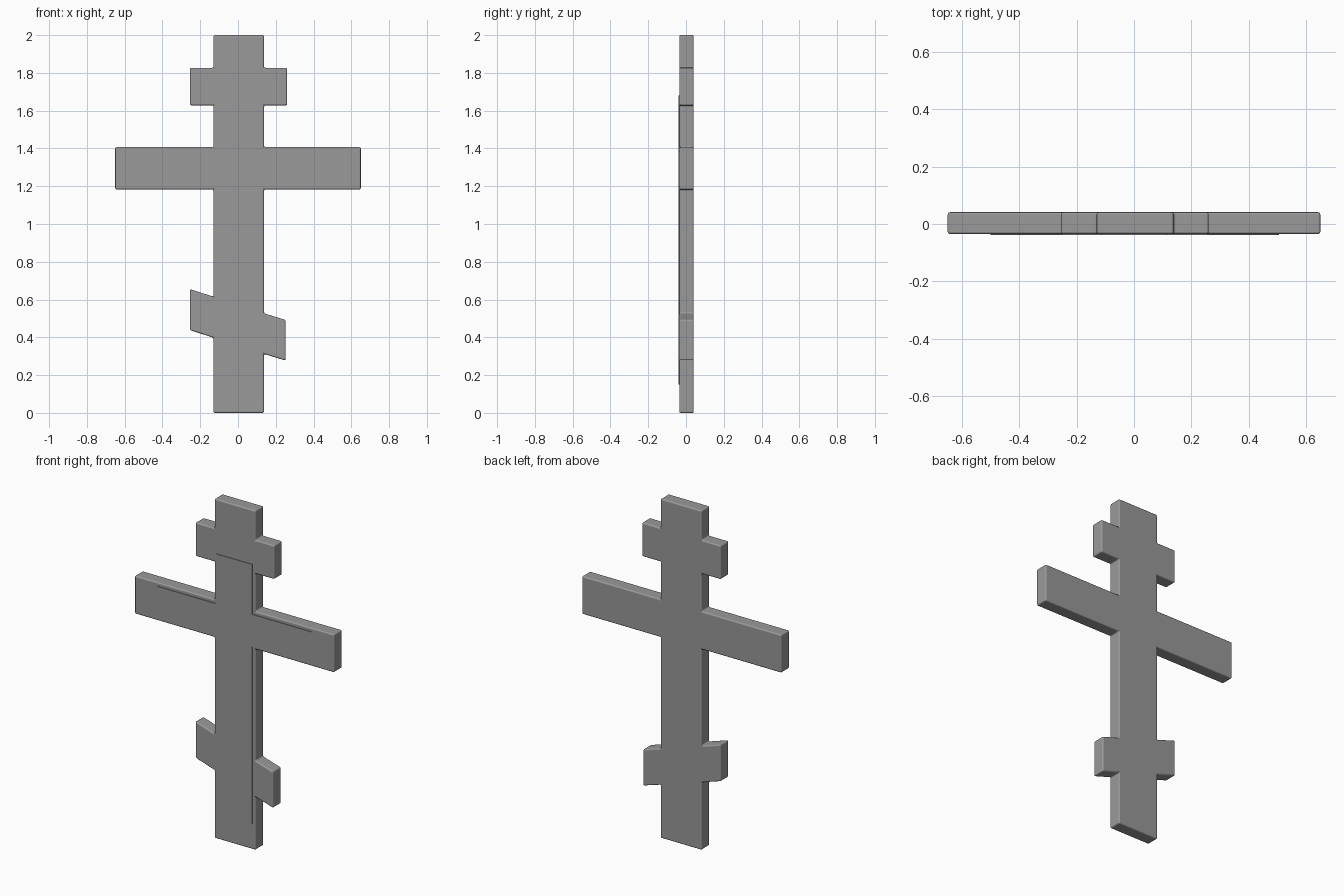
import bpy, bmesh

if "Cube" in bpy.data.objects:
    bpy.data.objects.remove(bpy.data.objects["Cube"])

# Dark grey finish
grey = bpy.data.materials.new("dark_grey")
grey.diffuse_color = (0.32, 0.32, 0.32, 1)
grey.use_nodes = True
grey.node_tree.nodes["Principled BSDF"].inputs["Base Color"].default_value = grey.diffuse_color


def slab(name, outline, y_front, y_back, bevel):
    """Extrude an x-z outline from y_front to y_back and soften its edges."""
    bm = bmesh.new()
    face = bm.faces.new([bm.verts.new((x, y_front, z)) for x, z in outline])
    ext = bmesh.ops.extrude_face_region(bm, geom=[face], use_keep_orig=True)
    for v in ext["geom"]:
        if isinstance(v, bmesh.types.BMVert):
            v.co.y = y_back
    bmesh.ops.recalc_face_normals(bm, faces=bm.faces[:])
    for f in bm.faces:
        f.smooth = bevel > 0
    mesh = bpy.data.meshes.new(name)
    bm.to_mesh(mesh)
    bm.free()
    mesh.materials.append(grey)
    obj = bpy.data.objects.new(name, mesh)
    bpy.context.collection.objects.link(obj)
    if bevel:
        mod = obj.modifiers.new("soft_edges", "BEVEL")
        mod.width = bevel
        mod.segments = 3
        mod.limit_method = "ANGLE"
        mod.harden_normals = True
    return obj


# Main body: upright, title bar, arms and slanted footrest in one outline
L, R = -0.13, 0.138
right_side = [(R, 0), (R, 0.312), (0.252, 0.277), (0.252, 0.492), (R, 0.527),
              (R, 1.183), (0.65, 1.183), (0.65, 1.407), (R, 1.407),
              (R, 1.628), (0.26, 1.628), (0.26, 1.827), (R, 1.827), (R, 2)]
left_side = [(L, 2), (L, 1.827), (-0.254, 1.827), (-0.254, 1.628), (L, 1.628),
             (L, 1.407), (-0.65, 1.407), (-0.65, 1.183), (L, 1.183),
             (L, 0.615), (-0.254, 0.655), (-0.254, 0.438), (L, 0.398), (L, 0)]
slab("cross_body", right_side + left_side, -0.035, 0.041, 0.008)

# Thin raised cross plate on the front face
a, b, lo, hi = -0.115, 0.118, 1.195, 1.386
plate = [(a, 0.15), (b, 0.15), (b, lo), (0.505, lo), (0.505, hi), (b, hi),
         (b, 1.68), (a, 1.68), (a, hi), (-0.5, hi), (-0.5, lo), (a, lo)]
slab("front_plate", plate, -0.039, -0.034, 0)
